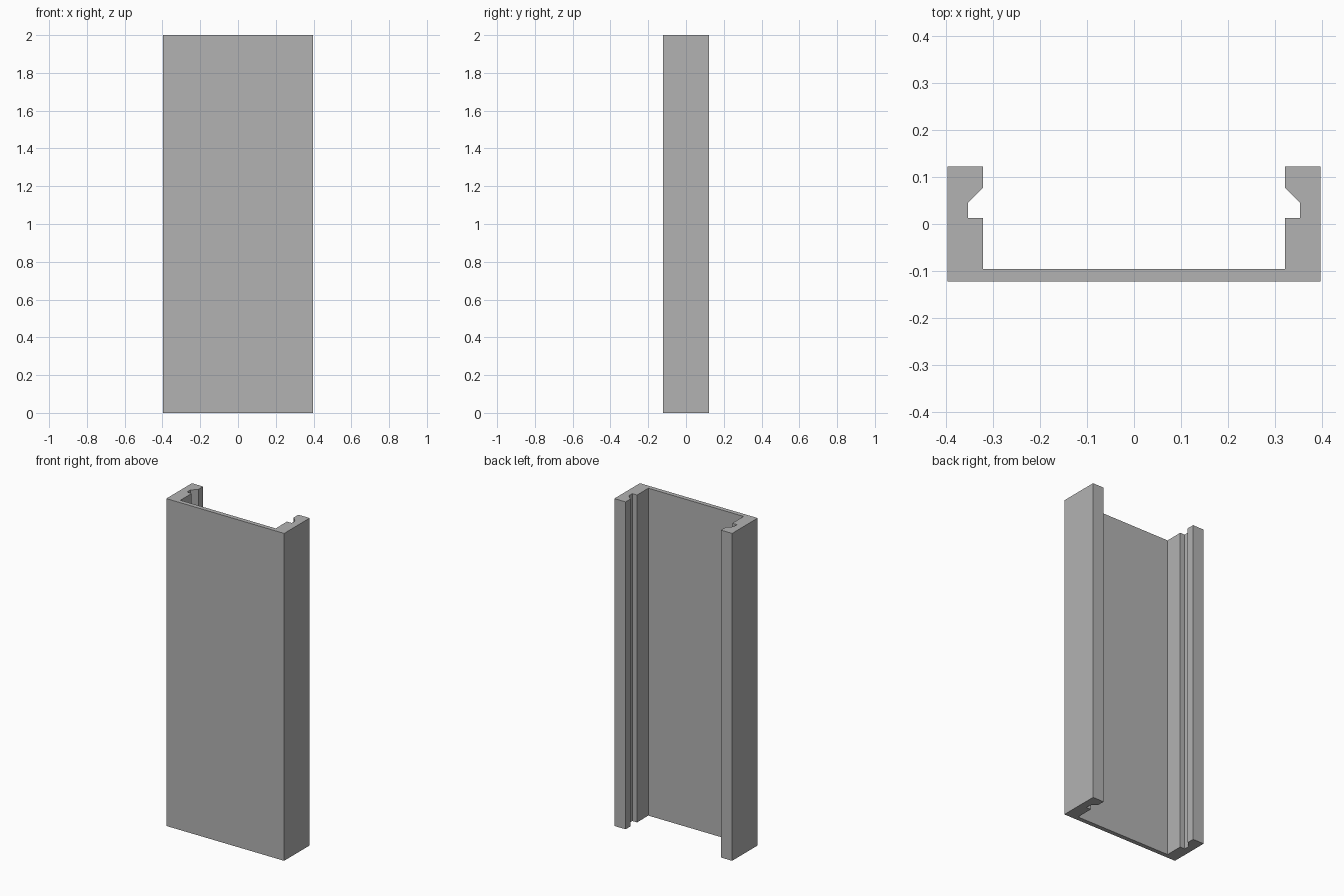
import bpy
import bmesh

cube = bpy.data.objects.get("Cube")
if cube:
    bpy.data.objects.remove(cube, do_unlink=True)

HEIGHT = 2.0

# Plain grey finish
grey = bpy.data.materials.new("plain grey")
grey.use_nodes = True
colour = (0.45, 0.45, 0.45, 1)
grey.diffuse_color = colour
grey.node_tree.nodes["Principled BSDF"].inputs["Base Color"].default_value = colour

# Half of the channel section: web, thick flange, and undercut groove
half = [
    (0.398, -0.123), (0.398, 0.123), (0.322, 0.123), (0.322, 0.077),
    (0.354, 0.045), (0.354, 0.013), (0.322, 0.013), (0.322, -0.096),
]
section = half + [(-x, y) for x, y in reversed(half)]

# Extrude the mirrored section to full height
bm = bmesh.new()
base = bm.faces.new([bm.verts.new((x, y, 0)) for x, y in section])
extruded = bmesh.ops.extrude_face_region(bm, geom=[base], use_keep_orig=True)
top = [v for v in extruded["geom"] if isinstance(v, bmesh.types.BMVert)]
bmesh.ops.translate(bm, verts=top, vec=(0, 0, HEIGHT))
bmesh.ops.recalc_face_normals(bm, faces=bm.faces)

mesh = bpy.data.meshes.new("channel_rail")
bm.to_mesh(mesh)
bm.free()
mesh.materials.append(grey)
rail = bpy.data.objects.new("channel_rail", mesh)
bpy.context.collection.objects.link(rail)
